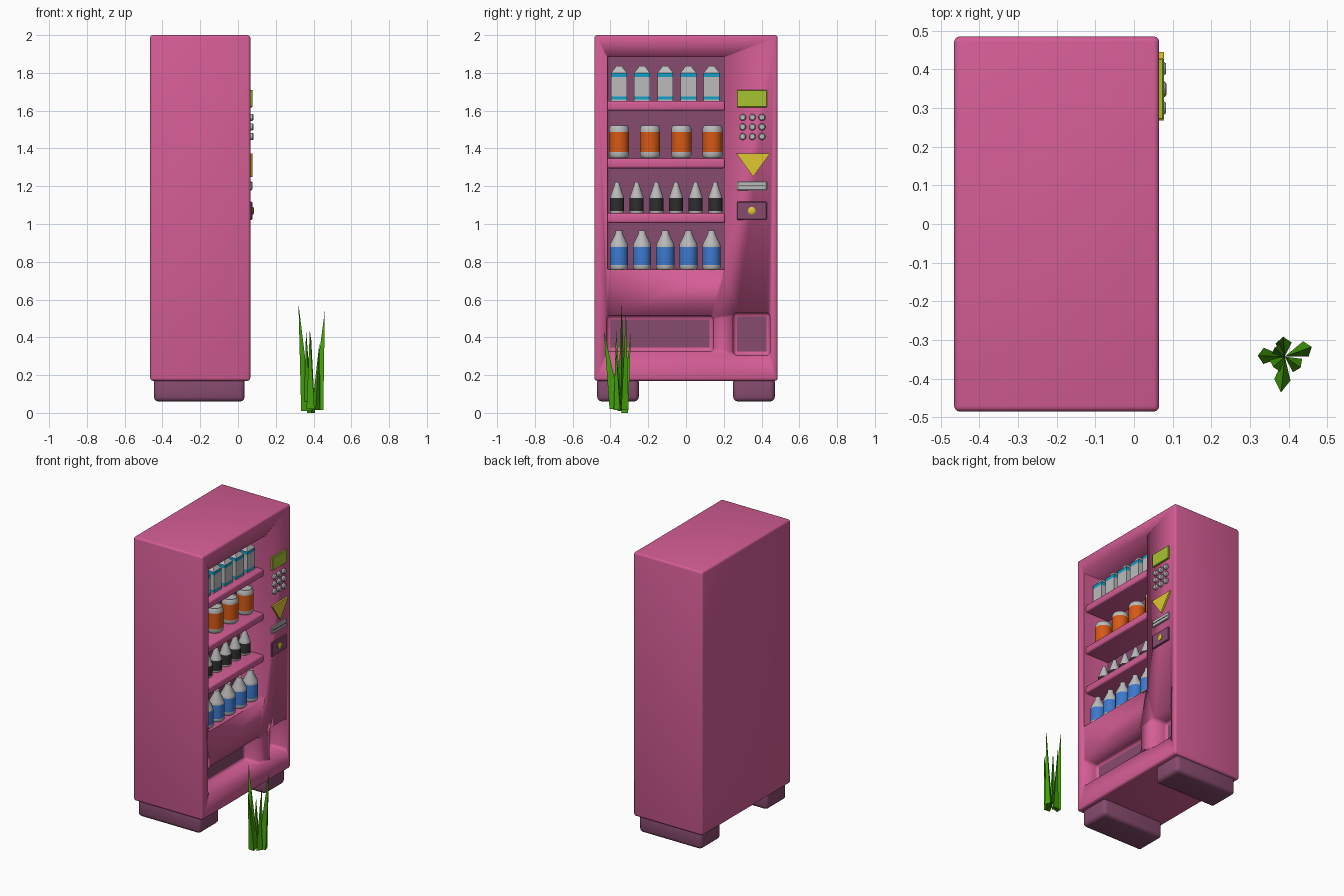
import bpy, bmesh, math
from mathutils import Vector

if "Cube" in bpy.data.objects:
    bpy.data.objects.remove(bpy.data.objects["Cube"])


def mat(name, *rgb):
    m = bpy.data.materials.new(name)
    m.diffuse_color = (*rgb, 1)
    m.use_nodes = True
    m.node_tree.nodes["Principled BSDF"].inputs["Base Color"].default_value = m.diffuse_color
    return m


PINK = mat("pink", .66, .11, .30)
PLUM = mat("plum", .24, .07, .155)
GREY = mat("grey", .5, .5, .5)
ORANGE = mat("orange", .68, .1, .007)
BLUE = mat("blue", .045, .19, .61)
BLACK = mat("black", .026, .026, .026)
CYAN = mat("cyan", .007, .35, .58)
LIME = mat("lime", .38, .55, .03)
YELLOW = mat("yellow", .73, .58, .03)
GREEN = mat("green", .06, .38, .003)


def finish(name, bm, mats, smooth=True):
    bmesh.ops.recalc_face_normals(bm, faces=bm.faces)
    me = bpy.data.meshes.new(name)
    bm.to_mesh(me)
    bm.free()
    for m in mats:
        me.materials.append(m)
    ob = bpy.data.objects.new(name, me)
    bpy.context.collection.objects.link(ob)
    if smooth:
        bpy.ops.object.select_all(action='DESELECT')
        ob.select_set(True)
        bpy.context.view_layer.objects.active = ob
        bpy.ops.object.shade_smooth_by_angle(angle=math.radians(35))
    return ob


def box(name, x, y, z, m, bevel=0.0, seg=3):
    bm = bmesh.new()
    bmesh.ops.create_cube(bm, size=1)
    for v in bm.verts:
        v.co = Vector([a + (b - a) * (c + .5) for (a, b), c in zip((x, y, z), v.co)])
    if bevel:
        bmesh.ops.bevel(bm, geom=bm.edges[:], offset=bevel, segments=seg,
                        profile=.5, affect='EDGES')
    return finish(name, bm, [m])


def lathe(name, profile, bands, mats, at, n=20, axis='Z'):
    """Spin (radius, height) points; bands gives the material index per segment."""
    bm = bmesh.new()
    k = 1 / math.cos(math.pi / n)
    rings = []
    for r, h in profile:
        ring = []
        for i in range(n):
            a = 2 * math.pi * (i + .5) / n
            p = (r * k * math.cos(a), r * k * math.sin(a), h)
            if axis == 'X':
                p = (p[2], p[0], p[1])
            ring.append(bm.verts.new(Vector(p) + Vector(at)))
        rings.append(ring)
    for a, b, mi in zip(rings, rings[1:], bands):
        for i in range(n):
            j = (i + 1) % n
            bm.faces.new((a[i], a[j], b[j], b[i])).material_index = mi
    bm.faces.new(rings[0])
    bm.faces.new(rings[-1])
    return finish(name, bm, mats)


# Cabinet with display window, delivery slot and change slot cut out
FX = .065
cabinet = box("cabinet", (-.465, FX), (-.485, .485), (.17, 2), PINK, .014)
holes = [("window", (-.415, .205), (.76, 1.885), .20, .004),
         ("delivery", (-.42, .145), (.325, .515), .115, .02),
         ("change", (.25, .445), (.305, .53), .125, .02)]
for name, y, z, depth, bev in holes:
    cutter = box(name + "_cutter", (FX - depth, FX + .1), y, z, PINK, bev)
    cutter.hide_render = True
    mod = cabinet.modifiers.new(name, 'BOOLEAN')
    mod.operation, mod.solver, mod.object = 'DIFFERENCE', 'EXACT', cutter
    bpy.ops.object.select_all(action='DESELECT')
    cabinet.select_set(True)
    bpy.context.view_layer.objects.active = cabinet
    # keep the boolean ahead of any smoothing modifier
    bpy.ops.object.modifier_move_to_index(modifier=name, index=0)
    bpy.ops.object.modifier_apply(modifier=name)
    bpy.data.objects.remove(cutter)
    # dark back of each recess
    box(name + "_back", (FX - depth - .01, FX - depth + .004),
        (y[0] + bev, y[1] - bev), (z[0] + bev, z[1] - bev), PLUM)

# Feet
for side, y in (("left", (-.47, -.25)), ("right", (.25, .47))):
    box(side + "_foot", (-.445, .035), y, (.06, .19), PLUM, .025)

# Shelves
for i, z in enumerate((1.005, 1.295, 1.6)):
    box(f"shelf_{i}", (-.14, .055), (-.418, .207), (z, z + .052), PINK, .012)


def row(name, count, y0, y1, x, z, profile, bands, mats, n=20):
    for i in range(count):
        y = y0 + (y1 - y0) * i / (count - 1)
        lathe(f"{name}_{i}", profile, bands, mats, (x, y, z), n)


# Goods on the shelves
row("carton", 5, -.355, .135, -.035, 1.65,
    [(.042, 0), (.042, .008), (.042, .024), (.042, .128), (.042, .15), (.02, .178), (.018, .186)],
    [0, 1, 0, 1, 0, 0], [GREY, CYAN], 4)
row("can", 4, -.355, .14, -.045, 1.35,
    [(.045, 0), (.053, .012), (.053, .03), (.053, .138), (.053, .155), (.045, .172), (.042, .166)],
    [0, 0, 1, 0, 0, 0], [GREY, ORANGE])
row("small_bottle", 6, -.365, .155, -.058, 1.057,
    [(.034, 0), (.037, .006), (.037, .012), (.037, .08), (.034, .092), (.014, .15), (.01, .166)],
    [0, 0, 1, 0, 0, 0], [GREY, BLACK])
row("large_bottle", 5, -.355, .135, 0, .76,
    [(.042, 0), (.048, .01), (.048, .024), (.048, .118), (.046, .135), (.02, .187), (.018, .206)],
    [0, 0, 1, 0, 0, 0], [GREY, BLUE])

# Control panel
box("display", (.055, .077), (.27, .428), (1.618, 1.71), LIME, .003, 1)
for r in range(3):
    for c in range(3):
        lathe(f"button_{r}_{c}", [(.018, -.01), (.018, .012), (.013, .018)], [0, 0], [GREY],
              (FX, .3 + .051 * c, 1.463 + .051 * r), 14, 'X')

bm = bmesh.new()
tri = bm.faces.new([bm.verts.new((.06, y, z)) for y, z in ((.268, 1.372), (.445, 1.372), (.355, 1.25))])
ext = bmesh.ops.extrude_face_region(bm, geom=[tri])
for v in ext["geom"]:
    if isinstance(v, bmesh.types.BMVert):
        v.co.x = .077
finish("arrow_plate", bm, [YELLOW], False)

box("note_slot", (.055, .076), (.27, .428), (1.178, 1.226), GREY, .004, 1)
box("note_slit", (.07, .078), (.28, .418), (1.2, 1.204), BLACK)
box("coin_plate", (.055, .076), (.268, .428), (1.022, 1.118), PLUM, .004, 1)
lathe("coin_knob", [(.02, 0), (.02, .008), (.014, .012)], [0, 0], [YELLOW],
      (.072, .348, 1.07), 14, 'X')

# Grass tuft: three-sided blades splaying out of one centre
bm = bmesh.new()
centre = Vector((.39, -.343, 0))
blades = [(178, .055, .07, .58, .01), (20, .058, .074, .54, .015), (264, .06, .093, .44, .02),
          (95, .035, .052, .43, .0), (325, .04, .05, .37, .015), (222, .035, .04, .44, .06),
          (140, .03, .035, .35, .05)]
for ang, reach, lean, height, base in blades:
    a = math.radians(ang)
    out, side = Vector((math.cos(a), math.sin(a), 0)), Vector((-math.sin(a), math.cos(a), 0))
    low = centre + Vector((0, 0, base))
    pts = [low, low + out * reach + side * .021, low + out * reach - side * .021]
    vs = [bm.verts.new(p) for p in pts]
    tip = bm.verts.new(centre + out * lean + Vector((0, 0, height)))
    bm.faces.new(vs)
    for i in range(3):
        bm.faces.new((vs[i], vs[(i + 1) % 3], tip))
finish("grass_tuft", bm, [GREEN], False)
